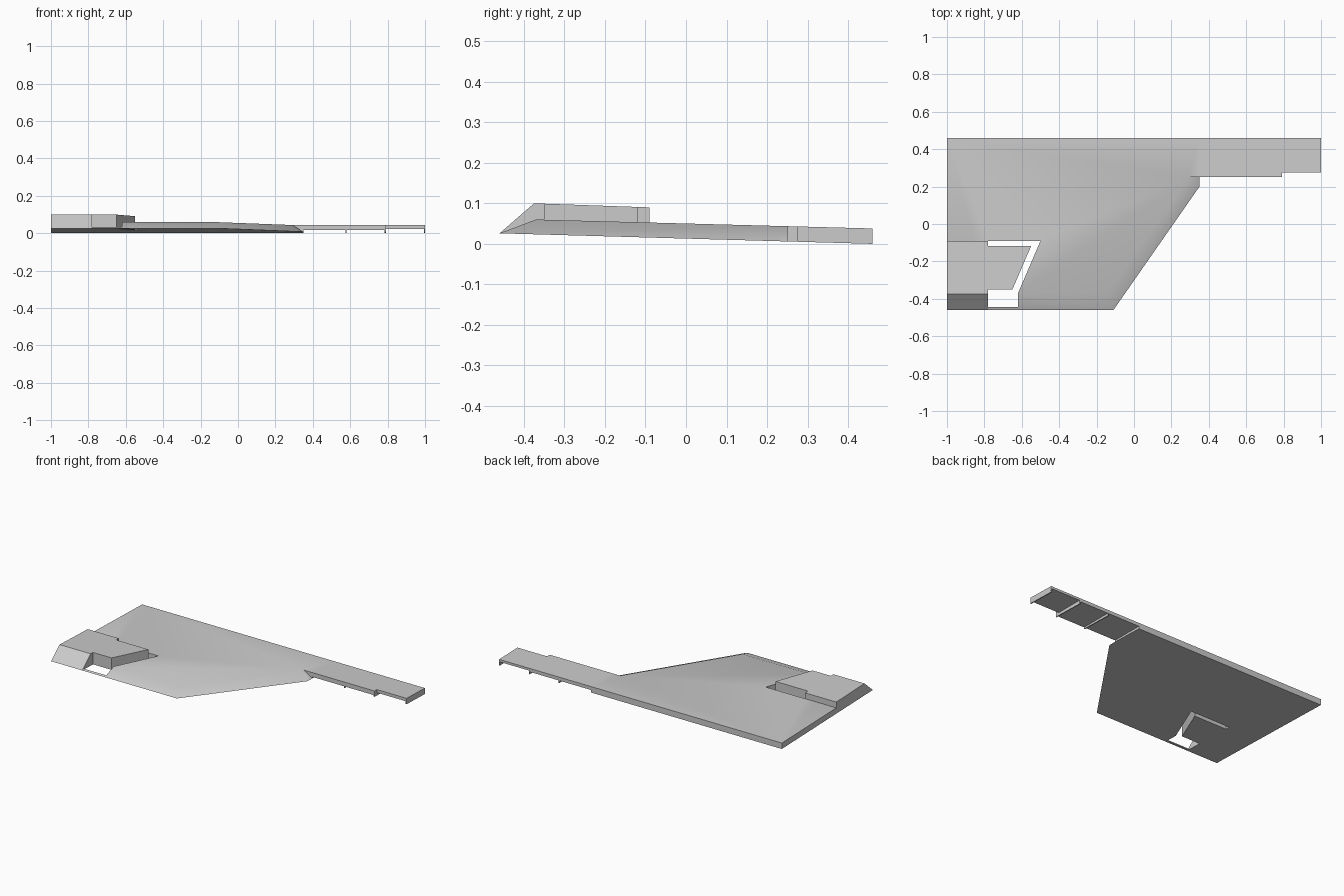
import bpy, bmesh

cube = bpy.data.objects.get("Cube")
if cube:
    bpy.data.objects.remove(cube, do_unlink=True)

grey = bpy.data.materials.new("hull_grey")
grey.use_nodes = True
grey.diffuse_color = (0.6, 0.6, 0.6, 1)
grey.node_tree.nodes["Principled BSDF"].inputs["Base Color"].default_value = (0.6, 0.6, 0.6, 1)


# The plate leans slightly: its planes fall towards the back
def under(x, y):
    return 0.0283 * (0.46 - y)


def deck(x, y):
    return 0.038 + 0.0265 * (0.46 - y)


def roof(x, y):
    return 0.09 - 0.035 * (y + 0.09)


def build(name, verts, faces):
    bm = bmesh.new()
    vs = [bm.verts.new(v) for v in verts]
    for f in faces:
        bm.faces.new([vs[i] for i in f])
    bmesh.ops.recalc_face_normals(bm, faces=bm.faces)
    mesh = bpy.data.meshes.new(name)
    bm.to_mesh(mesh)
    bm.free()
    mesh.materials.append(grey)
    obj = bpy.data.objects.new(name, mesh)
    bpy.context.collection.objects.link(obj)
    return obj


def prism(name, outline, low, high):
    """Upright prism over an outline, between two height functions."""
    n = len(outline)
    verts = [(x, y, low(x, y)) for x, y in outline] + [(x, y, high(x, y)) for x, y in outline]
    sides = [(i, (i + 1) % n, (i + 1) % n + n, i + n) for i in range(n)]
    return build(name, verts, [tuple(range(n)), tuple(range(n, 2 * n))] + sides)


def rect(x0, x1, y0, y1):
    return [(x0, y0), (x1, y0), (x1, y1), (x0, y1)]


# Main plate with sloping front and diagonal edges
lower = [(-1, -.46), (-.11, -.46), (.35, .2), (.35, .25), (.35, .46), (-1, .46)]
upper = [(-1, -.37), (-.142, -.37), (.29, .25), (.35, .25), (.35, .46), (-1, .46)]
plate = build(
    "main_plate",
    [(x, y, under(x, y)) for x, y in lower] + [(x, y, deck(x, y)) for x, y in upper],
    [(0, 1, 2, 3, 4, 5), (6, 7, 8, 9, 10, 11), (0, 1, 7, 6), (1, 2, 8, 7),
     (2, 3, 8), (3, 9, 8), (3, 4, 10, 9), (4, 5, 11, 10), (5, 0, 6, 11)])

# Opening around the side pod
cutter = prism("opening_cutter",
               [(-.78, -.445), (-.62, -.445), (-.62, -.37), (-.5, -.09), (-.78, -.09)],
               lambda x, y: -0.1, lambda x, y: 0.2)
cutter.hide_render = True
cut = plate.modifiers.new("opening", "BOOLEAN")
cut.operation = "DIFFERENCE"
cut.solver = "EXACT"
cut.object = cutter
bpy.context.view_layer.objects.active = plate
plate.select_set(True)
bpy.ops.object.modifier_apply(modifier=cut.name)
bpy.data.objects.remove(cutter, do_unlink=True)
bpy.ops.object.shade_smooth_by_angle(angle=0.5)

# Raised block with a raked front
profile = [(-.46, under(0, -.46)), (-.375, roof(0, -.375)), (-.09, roof(0, -.09)), (-.09, under(0, -.09))]
build("raised_block",
      [(x, y, z) for x in (-1, -.78) for y, z in profile],
      [(0, 1, 2, 3), (4, 5, 6, 7)] + [(i, (i + 1) % 4, (i + 1) % 4 + 4, i + 4) for i in range(4)])

# Side pod standing in the opening
prism("side_pod", [(-.78, -.35), (-.65, -.35), (-.55, -.118), (-.78, -.118)], under, roof)

# Thin arm along the back edge, and the ribs under it
prism("arm", rect(.35, .79, .25, .46), lambda x, y: .016, deck)
prism("arm_tip", rect(.79, 1, .275, .46), lambda x, y: .023, deck)
for name, x, y in (("inner", .58, .25), ("middle", .79, .25), ("end", 1, .275)):
    prism(name + "_rib", rect(x - .006, x, y, .46), under, lambda x, y: deck(x, y) - .002)
